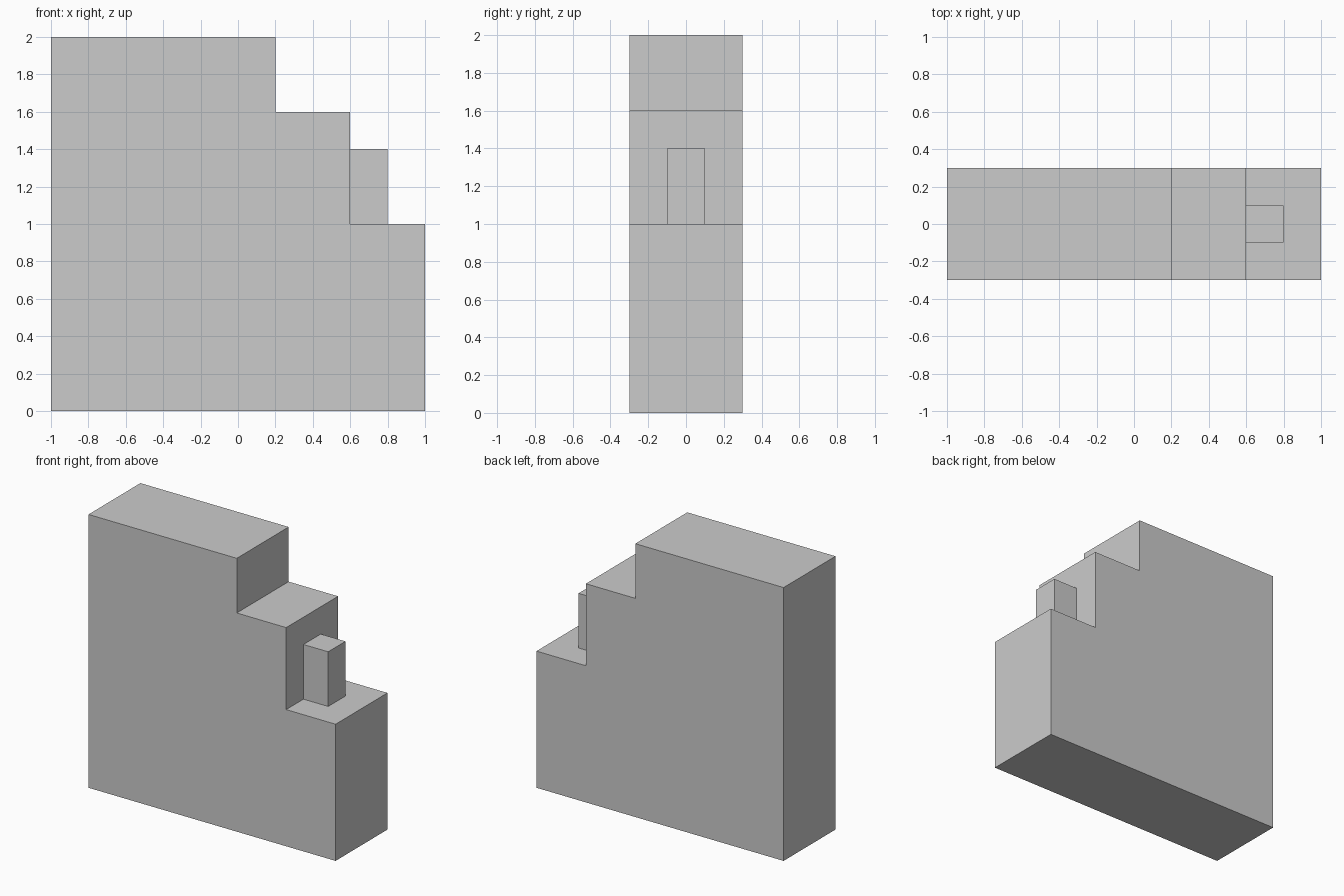
import bpy
import bmesh
from mathutils import Vector

if "Cube" in bpy.data.objects:
    bpy.data.objects.remove(bpy.data.objects["Cube"])


def extruded_profile(name, points, half_depth):
    """Extrude an x-z outline symmetrically along y."""
    bm = bmesh.new()
    face = bm.faces.new([bm.verts.new((x, -half_depth, z)) for x, z in points])
    result = bmesh.ops.extrude_face_region(bm, geom=[face], use_keep_orig=True)
    moved = [v for v in result["geom"] if isinstance(v, bmesh.types.BMVert)]
    bmesh.ops.translate(bm, verts=moved, vec=Vector((0, 2 * half_depth, 0)))
    bmesh.ops.recalc_face_normals(bm, faces=bm.faces)
    mesh = bpy.data.meshes.new(name)
    bm.to_mesh(mesh)
    bm.free()
    obj = bpy.data.objects.new(name, mesh)
    bpy.context.collection.objects.link(obj)
    return obj


# Main block with two steps down towards +x
extruded_profile("stepped_block", [
    (-1, 0), (1, 0), (1, 1), (0.6, 1),
    (0.6, 1.6), (0.2, 1.6), (0.2, 2), (-1, 2),
], 0.3)

# Small post on the lower step, against the riser
extruded_profile("step_post", [(0.6, 1), (0.8, 1), (0.8, 1.4), (0.6, 1.4)], 0.1)
